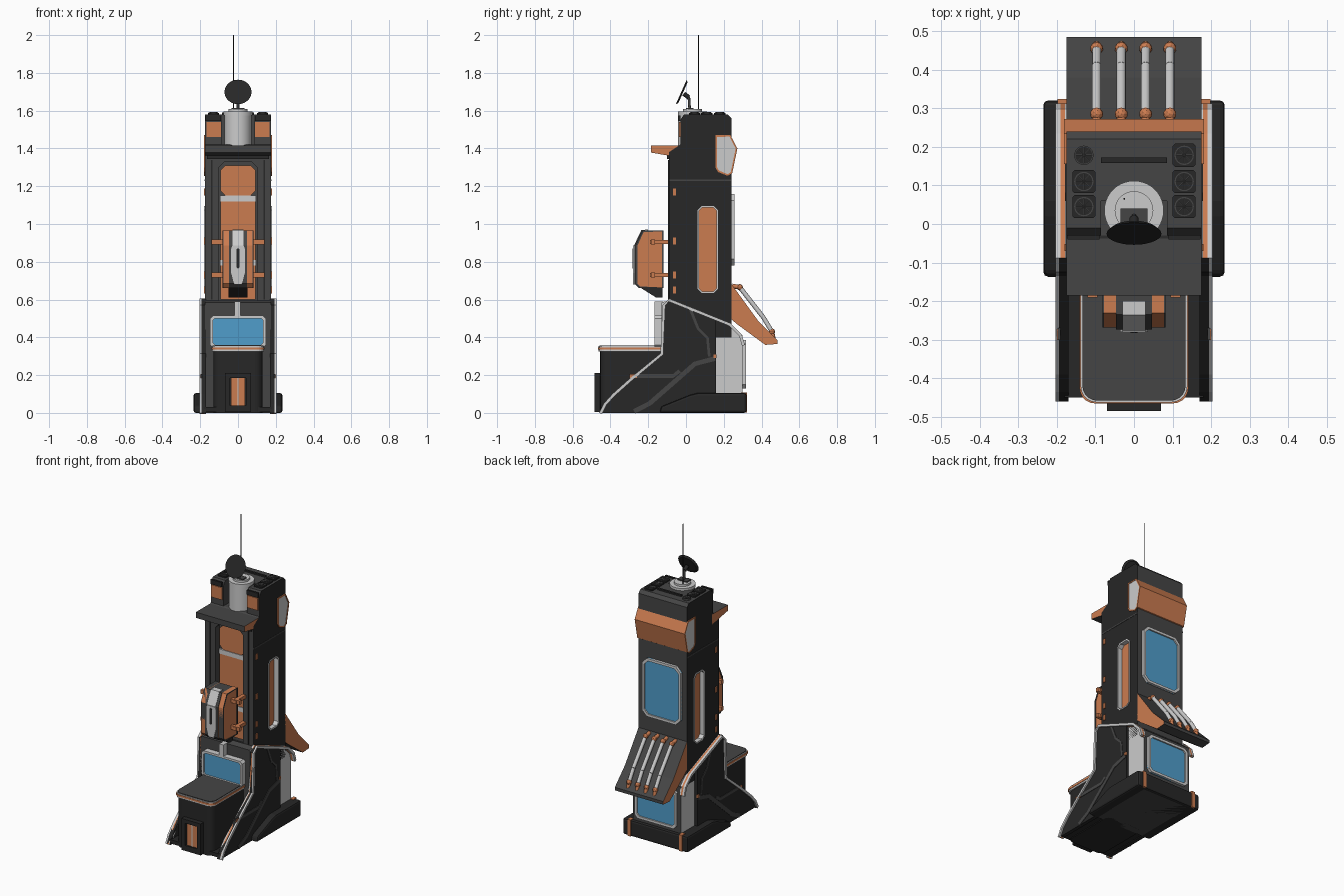
import bpy, bmesh, math
from mathutils import Vector, Matrix

if "Cube" in bpy.data.objects:
    bpy.data.objects.remove(bpy.data.objects["Cube"], do_unlink=True)


def material(name, *rgb):
    m = bpy.data.materials.new(name)
    m.use_nodes = True
    m.diffuse_color = (*rgb, 1)
    m.node_tree.nodes["Principled BSDF"].inputs["Base Color"].default_value = (*rgb, 1)
    return m


CHAR = material("charcoal", 0.06, 0.06, 0.06)
BLACK = material("black", 0.02, 0.02, 0.02)
SILVER = material("light grey", 0.6, 0.6, 0.6)
ORANGE = material("orange", 0.6, 0.2, 0.08)
BLUE = material("window blue", 0.08, 0.34, 0.6)


def finish(name, bm, *mats):
    bmesh.ops.recalc_face_normals(bm, faces=bm.faces)
    me = bpy.data.meshes.new(name)
    bm.to_mesh(me)
    bm.free()
    for m in mats:
        me.materials.append(m)
    ob = bpy.data.objects.new(name, me)
    bpy.context.collection.objects.link(ob)
    return ob


def place(axis, p, d):
    return {"x": (d, *p), "y": (p[0], d, p[1]), "z": (*p, d)}[axis]


def prism(name, pts, axis, a, b, mat, cap=None):
    """Outline extruded along an axis; the two end caps may differ in colour."""
    bm = bmesh.new()
    lo = [bm.verts.new(place(axis, p, a)) for p in pts]
    hi = [bm.verts.new(place(axis, p, b)) for p in pts]
    for loop in (lo, hi):
        bm.faces.new(loop).material_index = 1 if cap else 0
    for i in range(len(pts)):
        j = (i + 1) % len(pts)
        bm.faces.new((lo[i], lo[j], hi[j], hi[i]))
    return finish(name, bm, mat, *([cap] if cap else []))


def box(name, x0, x1, y0, y1, z0, z1, mat):
    return prism(name, [(x0, y0), (x1, y0), (x1, y1), (x0, y1)], "z", z0, z1, mat)


def rrect(u0, u1, v0, v1, r, n=1):
    """Rectangle with cut (n=1) or rounded corners."""
    corners = [(u1 - r, v1 - r), (u0 + r, v1 - r), (u0 + r, v0 + r), (u1 - r, v0 + r)]
    return [(c[0] + r * math.cos(t), c[1] + r * math.sin(t))
            for k, c in enumerate(corners) for i in range(n + 1)
            for t in [math.pi / 2 * (k + i / n)]]


def frame(name, axis, rect, r, w, a, b, mat):
    """Ring-shaped window frame."""
    u0, u1, v0, v1 = rect
    bm = bmesh.new()
    rings = [[bm.verts.new(place(axis, p, d)) for p in pts]
             for pts, d in ((rrect(*rect, r), a), (rrect(*rect, r), b),
                            (rrect(u0 + w, u1 - w, v0 + w, v1 - w, r * 0.8), b),
                            (rrect(u0 + w, u1 - w, v0 + w, v1 - w, r * 0.8), a))]
    for k in range(4):
        p, q = rings[k], rings[(k + 1) % 4]
        for i in range(len(p)):
            j = (i + 1) % len(p)
            bm.faces.new((p[i], p[j], q[j], q[i]))
    return finish(name, bm, mat)


def strip(name, pts, w, a, b, mat):
    """Band of width w following a side-view path, on the right of its direction."""
    v = [Vector(p) for p in pts]
    inner = []
    for i in range(len(v)):
        d = (v[min(i + 1, len(v) - 1)] - v[max(i - 1, 0)]).normalized()
        inner.append(tuple(v[i] + w * Vector((d.y, -d.x))))
    return prism(name, pts + inner[::-1], "x", a, b, mat)


def rod(name, p, q, r, mat, r2=None, seg=24):
    p, q = Vector(p), Vector(q)
    bm = bmesh.new()
    mtx = Matrix.Translation((p + q) / 2) @ (q - p).to_track_quat("Z", "Y").to_matrix().to_4x4()
    bmesh.ops.create_cone(bm, cap_ends=True, segments=seg, radius1=r,
                          radius2=r if r2 is None else r2, depth=(q - p).length, matrix=mtx)
    ob = finish(name, bm, mat)
    bpy.ops.object.select_all(action="DESELECT")
    bpy.context.view_layer.objects.active = ob
    ob.select_set(True)
    bpy.ops.object.shade_smooth_by_angle(angle=math.radians(40))
    return ob


def cut(ob, cutter):
    cutter.hide_render = True
    mod = ob.modifiers.new("cut", "BOOLEAN")
    mod.operation, mod.solver, mod.object = "DIFFERENCE", "EXACT", cutter
    mod.material_mode = "TRANSFER"
    bpy.context.view_layer.objects.active = ob
    bpy.ops.object.modifier_apply(modifier=mod.name)
    bpy.data.objects.remove(cutter, do_unlink=True)


# Tower with front shaft, side recesses and a notch at the top
tower = prism("tower", [(-.09, .4), (-.09, 1.38), (-.03, 1.42), (-.03, 1.55), (-.01, 1.58),
                        (.22, 1.58), (.24, 1.56), (.24, .4)], "x", -.175, .175, CHAR, BLACK)
cut(tower, prism("shaft_cutter", rrect(-.1, .1, .55, 1.33, .03), "y", -.2, -.05, CHAR))
cut(tower, box("notch_cutter", -.085, .085, -.2, .06, 1.42, 1.7, CHAR))
for s in (-1, 1):
    cut(tower, prism("recess_cutter", rrect(.065, .165, .64, 1.09, .02), "x", s * .14, s * .3, SILVER))
    prism("side_panel", rrect(.065, .165, .64, 1.09, .02), "x", s * .139, s * .146, ORANGE)
    frame("side_panel_frame", "x", (.06, .17, .635, 1.095), .022, .008, s * .17, s * .179, SILVER)
    box("tower_seam", s * .17, s * .177, -.088, .24, 1.228, 1.236, CHAR)
    for z in (.65, .73, .91, 1.17):
        box("side_clip", s * .17, s * .18, -.07, -.052, z - .018, z + .018, ORANGE)
    box("shaft_rail", s * .135, s * .142, -.094, -.088, .6, 1.34, BLACK)
    box("front_light_panel", s * .09, s * .168, -.037, -.028, 1.46, 1.54, ORANGE)
    box("light_panel_edge", s * .09, s * .172, -.04, -.028, 1.545, 1.575, BLACK)

# Shaft lining
prism("upper_shaft_panel", rrect(-.092, .092, 1.15, 1.31, .025), "y", -.058, -.048, ORANGE)
box("shaft_band", -.095, .095, -.062, -.048, 1.12, 1.15, SILVER)
box("lower_shaft_panel", -.092, .092, -.058, -.048, .6, 1.12, ORANGE)
box("shaft_band_low", -.095, .095, -.062, -.048, .78, .81, SILVER)

# Awning above the shaft
prism("awning", [(-.185, 1.415), (-.02, 1.415), (-.02, 1.35), (-.08, 1.36), (-.185, 1.378)],
      "x", -.175, .175, CHAR, ORANGE)
box("awning_shadow_strip", -.165, .165, -.1, -.085, 1.345, 1.37, BLACK)

# Rear hood
hood = [(.155, 1.47), (.235, 1.47), (.272, 1.4), (.245, 1.27), (.22, 1.255), (.17, 1.275), (.155, 1.3)]
prism("rear_hood", hood, "x", -.178, .178, ORANGE, SILVER)
for s in (-1, 1):
    strip("hood_edge", hood + hood[:1], .009, s * .175, s * .181, ORANGE)

# Rear windows
for n, rect, y, r in (("upper", (-.14, .14, .78, 1.16), .24, .035), ("lower", (-.15, .15, .13, .385), .3, .02)):
    frame(n + "_rear_frame", "y", rect, r, .016, y - .01, y + .017, SILVER)
    prism(n + "_rear_window", rrect(*rect, r), "y", y - .01, y + .008, BLUE)

# Sloping rear canopy with pipes
prism("rear_canopy", [(.235, .69), (.38, .49), (.485, .385), (.485, .365), (.42, .36), (.27, .47), (.235, .5)],
      "x", -.175, .175, CHAR, ORANGE)
pipe = [(.245, .672), (.285, .665), (.41, .505), (.455, .43), (.462, .395)]
for x in (-.097, -.033, .03, .093):
    for i, (p, q) in enumerate(zip(pipe, pipe[1:])):
        rod("canopy_pipe", (x, *p), (x, *q), .012, ORANGE if i in (0, 3) else SILVER, seg=12)
    for p in (pipe[1], pipe[3]):
        bm = bmesh.new()
        bmesh.ops.create_icosphere(bm, subdivisions=2, radius=.017, matrix=Matrix.Translation((x, *p)))
        finish("pipe_joint", bm, ORANGE)

# Base body, shells and trim
prism("base_body", [(-.13, 0), (-.13, .585), (-.09, .595), (.235, .465), (.3, .41), (.3, 0)],
      "x", -.175, .175, CHAR, SILVER)
box("base_floor", -.18, .18, -.45, -.1, .005, .03, BLACK)
path = [(-.46, 0), (-.435, .05), (-.39, .1), (-.3, .18), (-.135, .315), (-.125, .57), (-.088, .605),
        (.235, .475), (.295, .415), (.312, .36)]
for s in (-1, 1):
    prism("side_shell", path[:7] + [(.16, .505), (.16, 0)], "x", s * .17, s * .194, BLACK)
    strip("outer_trim", path, .016, s * .19, s * .204, SILVER)
    strip("middle_trim", path, .016, s * .179, s * .19, ORANGE)
    strip("inner_trim", path, .016, s * .17, s * .179, SILVER)
    strip("diagonal_groove", [(-.28, .02), (-.2, .06), (.04, .27), (.15, .3)], .025, s * .19, s * .197, CHAR)
    strip("upper_groove", [(-.3, .205), (-.07, .205), (-.04, .23)], .02, s * .19, s * .197, CHAR)
    strip("rear_groove", [(.03, .55), (.07, .45), (.12, .4), (.13, .3)], .014, s * .19, s * .197, CHAR)
    box("shell_marker", s * .19, s * .199, -.3, -.26, .185, .203, ORANGE)
    box("shell_marker_rear", s * .19, s * .199, .145, .162, .29, .31, ORANGE)

# Foot with orange straps
foot = prism("foot", [(-.14, 0), (-.13, .035), (.02, .095), (.06, .105), (.32, .105), (.32, 0)],
             "x", -.235, .235, BLACK)
bev = foot.modifiers.new("bevel", "BEVEL")
bev.width, bev.segments = .012, 2
for s in (-1, 1):
    box("foot_strap", s * .175, s * .198, .29, .324, .002, .109, ORANGE)

# Front platform and door
for n, e, z0, z1, m in (("body", .008, 0, .325, BLACK), ("silver_band", 0, .325, .335, SILVER),
                        ("orange_band", -.003, .335, .347, ORANGE), ("top_band", 0, .347, .353, SILVER),
                        ("deck", .004, .353, .358, CHAR)):
    prism("platform_" + n, rrect(-.138 + e, .138 - e, -.462 + e, -.08, .04, 5), "z", z0, z1, m)
for s in (-1, 1):
    box("door_post", s * .042, s * .07, -.485, -.44, .005, .21, BLACK)
    box("door_leaf", s * .003, s * .036, -.474, -.44, .04, .185, ORANGE)
box("door_header", -.07, .07, -.485, -.44, .185, .21, BLACK)
box("door_sill", -.07, .07, -.485, -.44, .005, .04, BLACK)
box("door_seam", -.003, .003, -.476, -.44, .04, .185, SILVER)

# Front window and post
frame("front_window_frame", "y", (-.147, .147, .345, .515), .015, .014, -.168, -.125, SILVER)
prism("front_window", rrect(-.14, .14, .35, .51, .012), "y", -.158, -.125, BLUE)
box("front_post", -.018, .012, -.168, -.12, .51, .59, SILVER)

# Lift pod
side = [(-.268, .885), (-.23, .965), (-.118, .965), (-.118, .66), (-.245, .66), (-.268, .685)]
prism("pod_core", [(y - .005, z) for y, z in side], "x", -.047, .047, CHAR)
prism("pod_base", [(-.24, .662), (-.16, .612), (-.125, .612), (-.125, .662)], "x", -.05, .05, BLACK)
prism("pod_front", [(-.02, .68), (.02, .68), (.036, .74), (.036, .87), (.03, .885), (-.03, .885),
                    (-.036, .87), (-.036, .74)], "y", -.28, -.27, SILVER)
strip("pod_top_front", [(-.276, .885), (-.236, .969), (-.2, .97)], .01, -.03, .03, SILVER)
prism("pod_slot", rrect(-.009, .009, .765, .87, .006), "y", -.283, -.275, BLACK)
for s in (-1, 1):
    prism("pod_side", side, "x", s * .047, s * .078, ORANGE)
    strip("pod_side_edge", side + side[:1], .01, s * .05, s * .081, CHAR)
    for z in (.73, .905):
        box("clamp_arm", s * .095, s * .12, -.19, -.085, z - .011, z + .011, ORANGE)
        box("clamp_bar", s * .07, s * .14, -.185, -.165, z - .013, z + .013, ORANGE)

# Roof drum, dish and antenna
rod("roof_drum", (0, .03, 1.41), (0, .03, 1.575), .072, SILVER, seg=40)
rod("drum_flange", (0, .035, 1.575), (0, .035, 1.595), .077, SILVER, seg=40)
rod("drum_cap", (0, .035, 1.595), (0, .035, 1.608), .05, SILVER, seg=40)
box("roof_bar", -.085, .085, .158, .172, 1.575, 1.59, BLACK)
box("dish_mount", -.035, .035, 0, .04, 1.6, 1.615, CHAR)
rod("dish_stem", (0, .02, 1.6), (0, .015, 1.675), .007, CHAR, seg=12)
rod("dish_joint", (0, .015, 1.67), (0, -.012, 1.69), .012, BLACK, seg=12)
rod("dish", (0, -.016, 1.695), (0, -.025, 1.699), .06, BLACK, .071, 40)
rod("antenna", (-.025, .065, 1.59), (-.025, .065, 2), .0025, BLACK, seg=8)

# Roof fans
for x in (-.13, .13):
    for y in (.045, .11, .178):
        if x > 0 or y < .15:
            prism("fan_housing", rrect(x - .03, x + .03, y - .03, y + .03, .006), "z", 1.575, 1.588, BLACK)
        rod("fan_ring", (x, y, 1.575), (x, y, 1.591), .025, CHAR)
        rod("fan_well", (x, y, 1.58), (x, y, 1.592), .022, BLACK)
        for k in range(4):
            d = Vector((math.cos(k * math.pi / 4), math.sin(k * math.pi / 4), 0)) * .02
            rod("fan_blade", Vector((x, y, 1.592)) - d, Vector((x, y, 1.592)) + d, .002, CHAR, seg=6)
